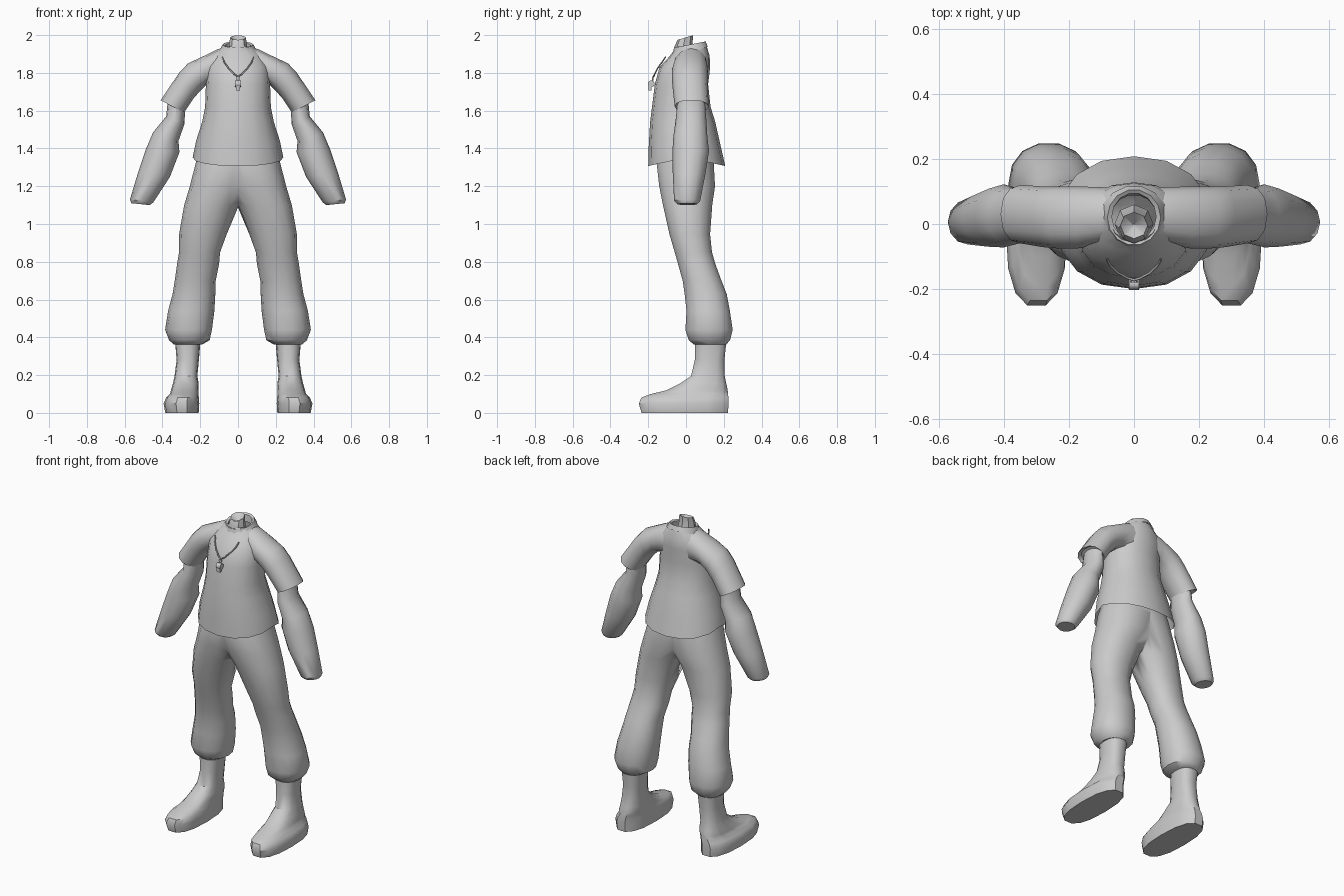
import bpy, bmesh
from math import sin, cos, pi, radians
from mathutils import Matrix

if "Cube" in bpy.data.objects:
    bpy.data.objects.remove(bpy.data.objects["Cube"])


def finish(name, bm, mirror=False, angle=42):
    bmesh.ops.recalc_face_normals(bm, faces=bm.faces[:])
    me = bpy.data.meshes.new(name)
    bm.to_mesh(me)
    bm.free()
    for p in me.polygons:
        p.use_smooth = True
    me.set_sharp_from_angle(angle=radians(angle))
    ob = bpy.data.objects.new(name, me)
    bpy.context.collection.objects.link(ob)
    if mirror:
        ob.modifiers.new("mirror", 'MIRROR')
    return ob


def loft(name, rings, n=12, mirror=False, caps=(True, True), power=2.2, angle=42):
    """Each ring: (ax, az, bx, bz, y0, y1[, slope, dip]), spanning point a to point b and y0 to y1."""
    bm = bmesh.new()
    loops = []
    for ax, az, bx, bz, y0, y1, *extra in rings:
        slope, dip = (list(extra) + [0, 0])[:2]
        loop = []
        for i in range(n):
            t = 2 * pi * i / n
            c, s = cos(t), sin(t)
            u = (abs(c) ** (2 / power)) * (1 if c > 0 else -1)
            v = (abs(s) ** (2 / power)) * (1 if s > 0 else -1)
            y = (y0 + y1) / 2 + v * (y1 - y0) / 2
            z = (az + bz) / 2 + u * (az - bz) / 2 + slope * v * (y1 - y0) / 2 - dip * abs(v)
            loop.append(bm.verts.new(((ax + bx) / 2 + u * (ax - bx) / 2, y, z)))
        loops.append(loop)
    for a, b in zip(loops, loops[1:]):
        for i in range(n):
            j = (i + 1) % n
            bm.faces.new((a[i], a[j], b[j], b[i]))
    if caps[0]:
        bm.faces.new(loops[0])
    if caps[1]:
        bm.faces.new(loops[-1])
    if mirror:
        bmesh.ops.bisect_plane(bm, geom=bm.verts[:] + bm.edges[:] + bm.faces[:], dist=1e-5,
                               plane_co=(0, 0, 0), plane_no=(-1, 0, 0), clear_outer=True)
    return finish(name, bm, mirror, angle)


def flat(xo, xi, z, y0, y1, *extra):
    return (xo, z, xi, z, y0, y1, *extra)


# shirt body, open at the curved hem
loft("shirt", [flat(r, -r, *rest) for r, *rest in [
    (.24, 1.352, -.2, .208, 0, .045), (.222, 1.44, -.197, .182, 0, .02),
    (.19, 1.54, -.19, .155), (.174, 1.62, -.18, .13), (.17, 1.74, -.165, .117),
    (.165, 1.83, -.14, .128), (.135, 1.89, -.085, .125), (.078, 1.94, -.05, .11)]],
    n=16, caps=(False, False))

# short sleeves
loft("sleeve", [
    (.07, 1.935, .09, 1.74, -.055, .112), (.11, 1.925, .13, 1.745, -.065, .114),
    (.18, 1.89, .165, 1.74, -.075, .115), (.265, 1.85, .2, 1.705, -.075, .115),
    (.312, 1.80, .235, 1.665, -.072, .115), (.41, 1.655, .285, 1.59, -.06, .12),
    (.385, 1.665, .295, 1.62, -.045, .105)], mirror=True)

# bare forearms ending at the wrist
loft("forearm", [
    (.37, 1.67, .28, 1.62, -.045, .1), (.38, 1.57, .283, 1.53, -.055, .108),
    (.45, 1.485, .315, 1.44, -.067, .113), (.49, 1.39, .31, 1.38, -.072, .122),
    (.53, 1.27, .36, 1.25, -.07, .102), (.572, 1.13, .448, 1.115, -.063, .075),
    (.565, 1.11, .467, 1.1, -.045, .06)], mirror=True, power=2)

# baggy trousers gathered at the shins
loft("trouser_leg", [flat(*r) for r in [
    (.2, -.15, 1.42, -.13, .13), (.222, -.13, 1.33, -.16, .15), (.255, -.08, 1.2, -.145, .157),
    (.285, -.005, 1.1, -.125, .142), (.312, .06, .945, -.09, .13), (.312, .095, .85, -.062, .14),
    (.322, .1, .79, -.045, .157), (.335, .118, .7, -.02, .19), (.346, .12, .63, -.01, .218),
    (.37, .125, .54, 0, .235), (.386, .138, .44, -.006, .25), (.365, .15, .385, .012, .236),
    (.34, .19, .362, .04, .215)]], n=14, mirror=True, caps=(False, True))

# ankle and shoe in one piece
loft("shoe", [flat(*r) for r in [
    (.385, .208, 0, -.24, .227), (.394, .205, .05, -.255, .23), (.38, .207, .082, -.24, .229),
    (.36, .21, .1, -.19, .227), (.355, .21, .12, -.105, .224), (.345, .208, .155, -.035, .216),
    (.336, .215, .195, .025, .207), (.325, .207, .28, .045, .205),
    (.335, .197, .4, .045, .218)]], n=14, mirror=True, power=2.5)

# folded collar, higher at the back
loft("collar", [flat(r, -r, *rest) for r, *rest in [
    (.07, 1.9, -.05, .09, .25), (.068, 1.945, -.05, .095, .2), (.082, 1.95, -.065, .106, .2),
    (.104, 1.905, -.082, .118, .35)]], n=14, caps=(False, False), power=2)

# neck stump with a hollow top
loft("neck", [flat(r, -r, *rest) for r, *rest in [
    (.06, 1.86, -.06, .06), (.047, 1.95, -.06, .035, .2), (.042, 1.987, -.045, .037, .3),
    (.004, 1.96, -.01, 0)]], n=8, power=2)

# cord of the necklace
cu = bpy.data.curves.new("neck_cord", 'CURVE')
cu.dimensions = '3D'
cu.bevel_depth = .004
cu.bevel_resolution = 1
half = [(.083, -.108, 1.885), (.072, -.128, 1.855), (.05, -.15, 1.825), (.02, -.166, 1.793)]
path = half + [(0, -.172, 1.78)] + [(-x, y, z) for x, y, z in reversed(half)]
sp = cu.splines.new('POLY')
sp.points.add(len(path) - 1)
for p, co in zip(sp.points, path):
    p.co = (*co, 1)
bpy.context.collection.objects.link(bpy.data.objects.new("neck_cord", cu))

# whistle: round chamber, mouthpiece and hanging ring
bm = bmesh.new()
bmesh.ops.create_cone(bm, cap_ends=True, segments=10, radius1=.018, radius2=.018, depth=.03,
                      matrix=Matrix.Translation((0, -.184, 1.742)) @ Matrix.Rotation(pi / 2, 4, 'Y'))
bmesh.ops.create_cube(bm, size=1, matrix=Matrix.Translation((0, -.19, 1.725))
                      @ Matrix.Diagonal((.022, .016, .034, 1)))
bmesh.ops.create_cone(bm, cap_ends=True, segments=8, radius1=.01, radius2=.01, depth=.006,
                      matrix=Matrix.Translation((0, -.176, 1.77)) @ Matrix.Rotation(pi / 2, 4, 'X'))
finish("whistle", bm)
